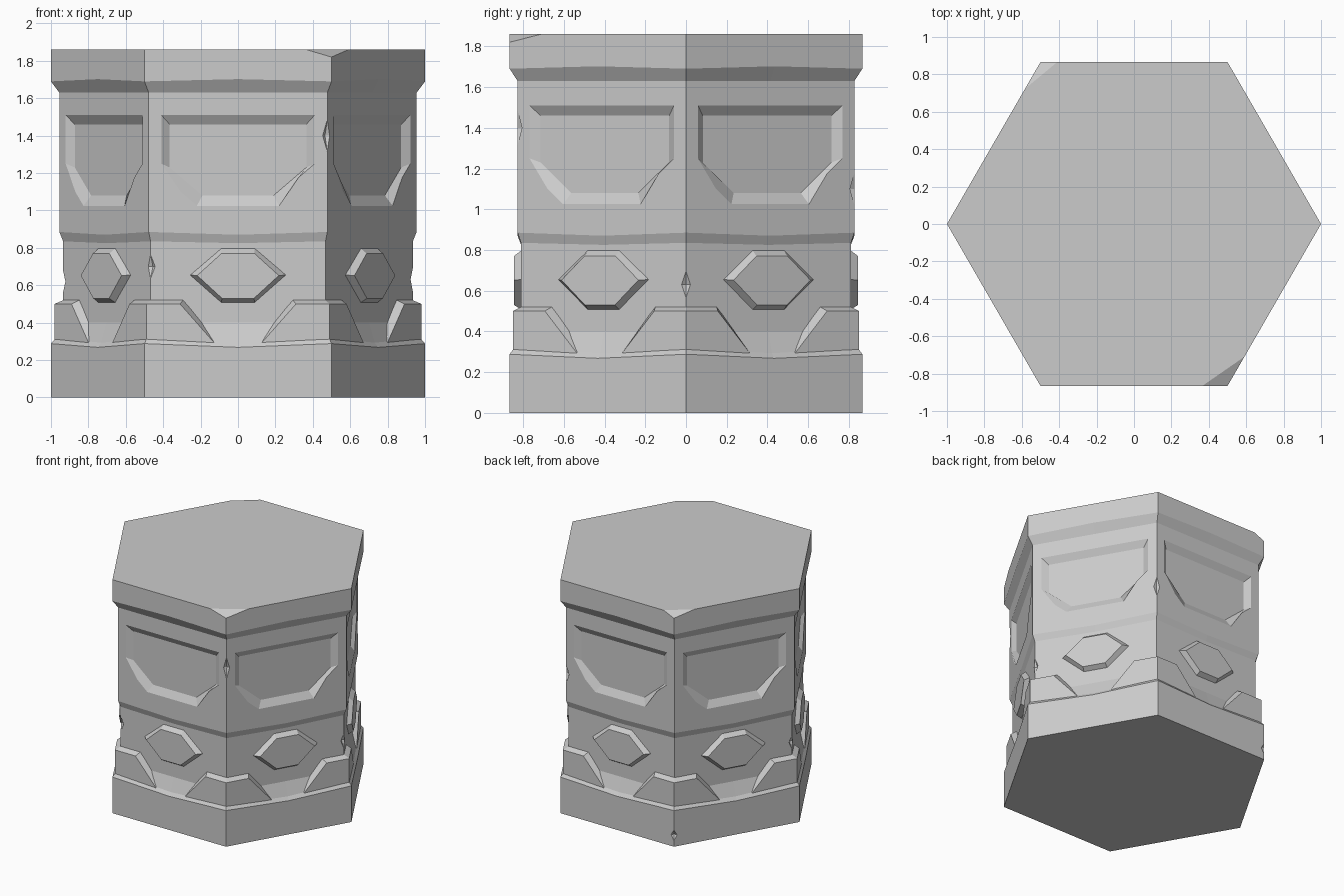
import bpy, bmesh
from math import cos, sin, radians
from mathutils import Vector

if "Cube" in bpy.data.objects:
    bpy.data.objects.remove(bpy.data.objects["Cube"])

C30 = cos(radians(30))


def place(k, u, z, d):
    """Point on side k: u along the side, z up, d outward from the axis."""
    a = radians(-90 + 60 * k)
    return Vector((d * cos(a) - u * sin(a), d * sin(a) + u * cos(a), z))


def loft(bm, k, back, d0, front, d1):
    """Solid between two matching outlines at depths d0 and d1 on side k."""
    r0 = [bm.verts.new(place(k, u, z, d0)) for u, z in back]
    r1 = [bm.verts.new(place(k, u, z, d1)) for u, z in front]
    n = len(r0)
    bm.faces.new(r0[::-1])
    bm.faces.new(r1)
    for i in range(n):
        j = (i + 1) % n
        bm.faces.new((r0[i], r0[j], r1[j], r1[i]))


def finish(bm, name):
    bmesh.ops.recalc_face_normals(bm, faces=bm.faces)
    me = bpy.data.meshes.new(name)
    bm.to_mesh(me)
    bm.free()
    ob = bpy.data.objects.new(name, me)
    bpy.context.collection.objects.link(ob)
    return ob


def mirror(half):
    return half + [(-u, z) for u, z in reversed(half)]


# pillar body: (corner radius, z, z shift at the middle of each side)
profile = [(1, 0, 0), (1, .288, -.02), (.975, .318, -.025), (.935, .40, 0),
           (.935, .835, -.01), (.955, .885, -.015), (.955, 1.63, 0),
           (1, 1.69, .012), (1, 1.86, 0)]
bm = bmesh.new()
rings = []
for r, z, dz in profile:
    d = r * C30
    ring = []
    for k in range(6):
        ring.append(bm.verts.new(place(k, 0, z + dz, d)))
        ring.append(bm.verts.new(place(k, r / 2, z, d)))
    rings.append(ring)
for a, b in zip(rings, rings[1:]):
    for i in range(12):
        j = (i + 1) % 12
        bm.faces.new((a[i], a[j], b[j], b[i]))
bm.faces.new(rings[0][::-1])
bm.faces.new(rings[-1])

# two broken top corners
for s, p, q in ((1, (.365, -.866), (.59, -.71)), (-1, (.41, -.866), (.58, -.725))):
    a = Vector((s * p[0], s * p[1], 1.86))
    b = Vector((s * q[0], s * q[1], 1.86))
    c = Vector((s * .5, s * -.866, 1.82))
    n = (b - a).cross(c - a)
    if n.z < 0:
        n = -n
    res = bmesh.ops.bisect_plane(bm, geom=bm.verts[:] + bm.edges[:] + bm.faces[:],
                                 plane_co=a, plane_no=n, clear_outer=True)
    cut = [e for e in res["geom_cut"] if isinstance(e, bmesh.types.BMEdge)]
    bmesh.ops.holes_fill(bm, edges=cut, sides=0)
body = finish(bm, "pillar_body")

# recessed panels
outer = mirror([(.22, 1.025), (.41, 1.25), (.41, 1.51)])
inner = mirror([(.19, 1.08), (.365, 1.23), (.365, 1.46)])
wide = [(2 * a - c, 2 * b - d) for (a, b), (c, d) in zip(outer, inner)]
bm = bmesh.new()
for k in range(6):
    loft(bm, k, inner, .797, wide, .857)
panel_cutter = finish(bm, "panel_cutter")

# small chips along the corners: (corner angle, radius, z, half height)
bm = bmesh.new()
for ang, r, z, h in ((0, .935, .63, .09), (240, .935, .70, .09), (120, 1, .09, .06),
                     (60, .955, 1.10, .11), (180, .935, .62, .08), (300, .955, 1.40, .12)):
    a = radians(ang)
    o = Vector((cos(a), sin(a), 0))
    t = Vector((-sin(a), cos(a), 0))
    c = o * (r + .01) + Vector((0, 0, z))
    top, bot = (bm.verts.new(c + Vector((0, 0, s * h))) for s in (1, -1))
    belt = [bm.verts.new(c + v) for v in (o * .035, t * .06, o * -.035, t * -.06)]
    for i in range(4):
        bm.faces.new((belt[i], belt[(i + 1) % 4], top))
        bm.faces.new((belt[(i + 1) % 4], belt[i], bot))
chip_cutter = finish(bm, "chip_cutter")

bpy.context.view_layer.objects.active = body
for cutter in (panel_cutter, chip_cutter):
    cutter.hide_render = True
    m = body.modifiers.new("cut", 'BOOLEAN')
    m.operation = 'DIFFERENCE'
    m.solver = 'EXACT'
    m.object = cutter
    bpy.ops.object.modifier_apply(modifier=m.name)
    bpy.data.objects.remove(cutter)

# raised hexagon studs
base = mirror([(.09, .505), (.26, .655), (.09, .80)])
face = mirror([(.085, .53), (.218, .652), (.088, .77)])
bm = bmesh.new()
for k in range(6):
    loft(bm, k, base, .805, face, .845)
finish(bm, "hexagon_studs")

# corner brackets, two mitred halves per corner
d0, d1 = .80, .849
bm = bmesh.new()
for k in range(6):
    for s in (1, -1):
        back = [(.10, .29), (d0 * .5774, .29), (d0 * .5774, .525), (.29, .525)]
        front = [(.125, .29), (d1 * .5774, .29), (d1 * .5774, .50), (.31, .50)]
        loft(bm, k, [(s * u, z) for u, z in back], d0,
             [(s * u, z) for u, z in front], d1)
# join the halves at the mitre
bmesh.ops.remove_doubles(bm, verts=bm.verts, dist=.001)
seam = [f for f in bm.faces if all(abs(abs((v.co.xy.length) - d / C30)) < .002
        for v in f.verts for d in [min((d0, d1), key=lambda e: abs(v.co.xy.length - e / C30))])]
bmesh.ops.delete(bm, geom=seam, context='FACES_ONLY')
finish(bm, "corner_brackets")
